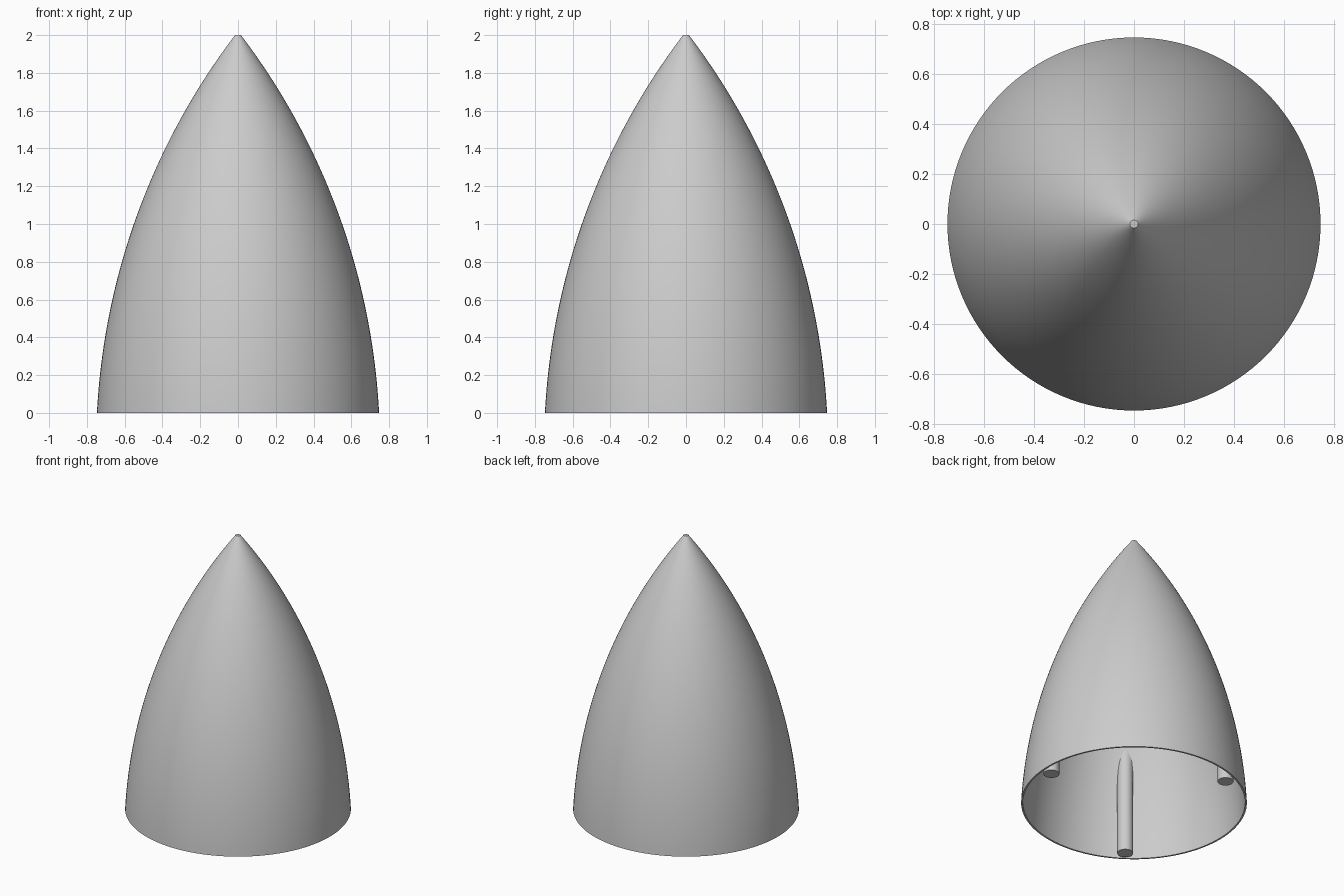
import bpy
import bmesh
import math

if "Cube" in bpy.data.objects:
    bpy.data.objects.remove(bpy.data.objects["Cube"], do_unlink=True)

HEIGHT = 2.0
BASE_R = 0.747
TIP_R = 0.016
ARC_R = 3.62        # radius of the ogive arc
WALL = 0.012
SIDES = 128

grey = bpy.data.materials.new("light_grey")
grey.use_nodes = True
colour = (0.6, 0.6, 0.6, 1)
grey.diffuse_color = colour
grey.node_tree.nodes["Principled BSDF"].inputs["Base Color"].default_value = colour

# Centre of the arc that runs from the base edge to the tip
chord = math.hypot(BASE_R - TIP_R, HEIGHT)
lean = math.atan2(BASE_R - TIP_R, HEIGHT)
base_angle = lean - math.asin(chord / 2 / ARC_R)
ARC_X = BASE_R - ARC_R * math.cos(base_angle)
ARC_Z = -ARC_R * math.sin(base_angle)


def radius_at(z, inset=0.0):
    """Radius of the ogive at height z, offset inward by inset."""
    return ARC_X + math.sqrt((ARC_R - inset) ** 2 - (z - ARC_Z) ** 2)


def loft(name, rings):
    """Join equal rings of points with quads and cap both ends."""
    bm = bmesh.new()
    loops = [[bm.verts.new(p) for p in ring] for ring in rings]
    n = len(loops[0])
    for low, high in zip(loops, loops[1:]):
        for i in range(n):
            j = (i + 1) % n
            bm.faces.new((low[i], low[j], high[j], high[i]))
    bm.faces.new(loops[0][::-1])
    bm.faces.new(loops[-1])
    return finish(name, bm)


def finish(name, bm):
    mesh = bpy.data.meshes.new(name)
    bm.to_mesh(mesh)
    bm.free()
    mesh.materials.append(grey)
    obj = bpy.data.objects.new(name, mesh)
    bpy.context.collection.objects.link(obj)
    bpy.ops.object.select_all(action="DESELECT")
    obj.select_set(True)
    bpy.context.view_layer.objects.active = obj
    bpy.ops.object.shade_smooth_by_angle(angle=math.radians(30))
    return obj


# Hollow nose shell: outer wall up, flat tip, inner wall down, base rim
STEPS = 48
outer = [(radius_at(HEIGHT * i / STEPS), HEIGHT * i / STEPS) for i in range(STEPS + 1)]
inner_top = HEIGHT - 2 * WALL
inner = [(max(radius_at(inner_top * i / STEPS, WALL), 0.002), inner_top * i / STEPS)
         for i in range(STEPS, -1, -1)]
profile = outer + [(0, HEIGHT), (0, inner_top)] + inner

bm = bmesh.new()
verts = [bm.verts.new((r, 0, z)) for r, z in profile]
edges = [bm.edges.new((verts[i - 1], verts[i])) for i in range(len(verts))
         if {profile[i - 1][0], profile[i][0]} != {0}]
bmesh.ops.spin(bm, geom=verts + edges, cent=(0, 0, 0), axis=(0, 0, 1),
               angle=math.tau, steps=SIDES, use_merge=False)
bmesh.ops.remove_doubles(bm, verts=bm.verts, dist=0.00005)
bmesh.ops.recalc_face_normals(bm, faces=bm.faces)
finish("nose_shell", bm)

# Three mounting posts, trimmed where they run into the inner wall
POST_R = 0.053
POST_DIST = 0.668
POST_TOP = 0.78
for k in range(3):
    a = math.radians(115 + 120 * k)
    rings = []
    for s in range(21):
        z = POST_TOP * s / 20
        limit = radius_at(z, WALL / 2)
        ring = []
        for i in range(32):
            t = math.tau * i / 32
            x = POST_DIST * math.cos(a) + POST_R * math.cos(t)
            y = POST_DIST * math.sin(a) + POST_R * math.sin(t)
            trim = min(1, limit / math.hypot(x, y))
            ring.append((x * trim, y * trim, z))
        rings.append(ring)
    loft(f"mounting_post_{k + 1}", rings)
